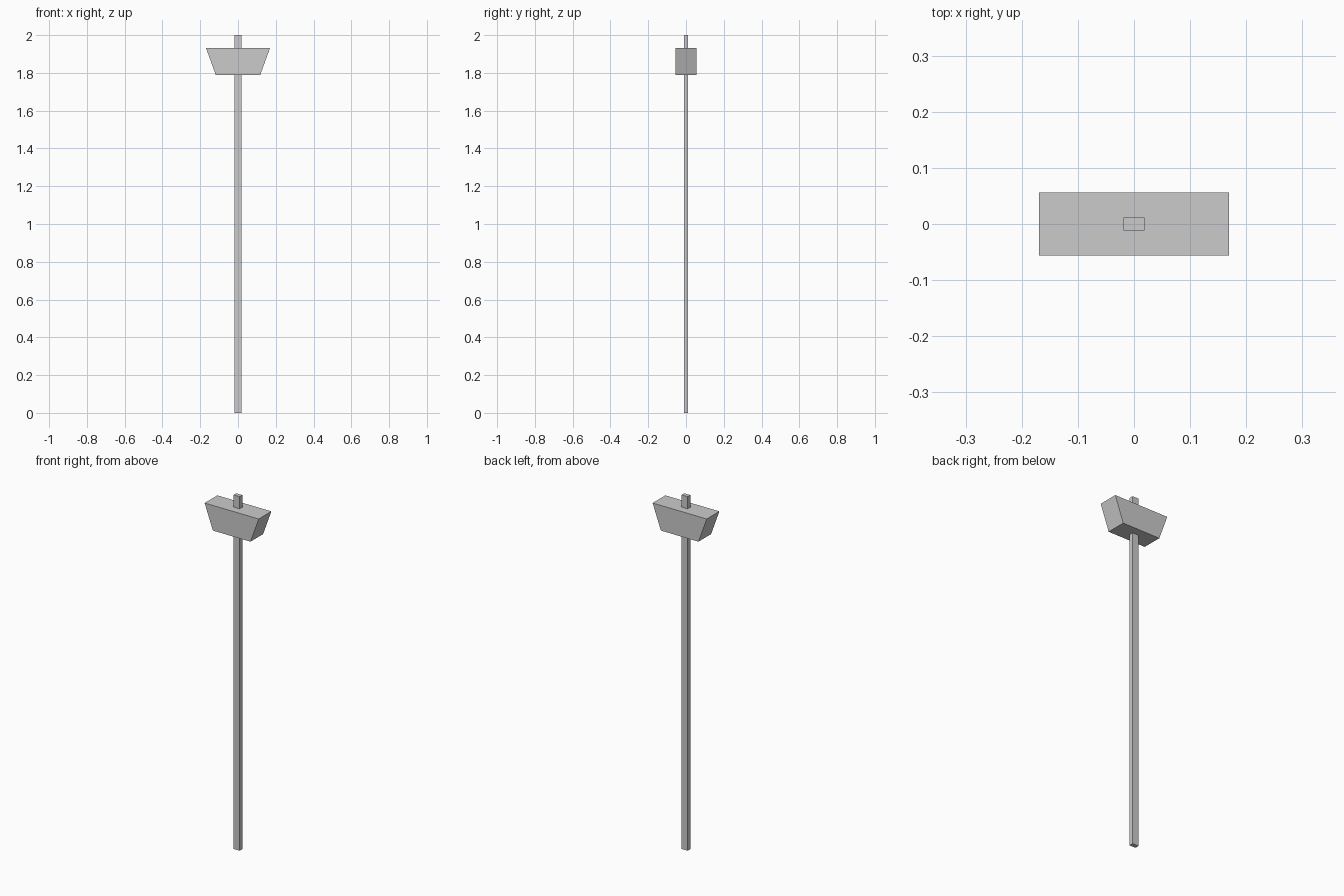
import bpy, bmesh

if "Cube" in bpy.data.objects:
    bpy.data.objects.remove(bpy.data.objects["Cube"])


def tapered_box(name, z0, z1, bottom, top):
    """Box from z0 to z1 with (half x, half y) sizes at bottom and top."""
    bm = bmesh.new()
    bmesh.ops.create_cube(bm, size=2)
    for v in bm.verts:
        hx, hy = top if v.co.z > 0 else bottom
        v.co = (v.co.x * hx, v.co.y * hy, z1 if v.co.z > 0 else z0)
    mesh = bpy.data.meshes.new(name)
    bm.to_mesh(mesh)
    bm.free()
    obj = bpy.data.objects.new(name, mesh)
    bpy.context.collection.objects.link(obj)
    return obj


# Long handle running through the head
tapered_box("handle", 0, 2, (0.019, 0.0118), (0.019, 0.0118))

# Mallet head, wider at the top
tapered_box("mallet_head", 1.789, 1.931, (0.1175, 0.0565), (0.169, 0.0565))
